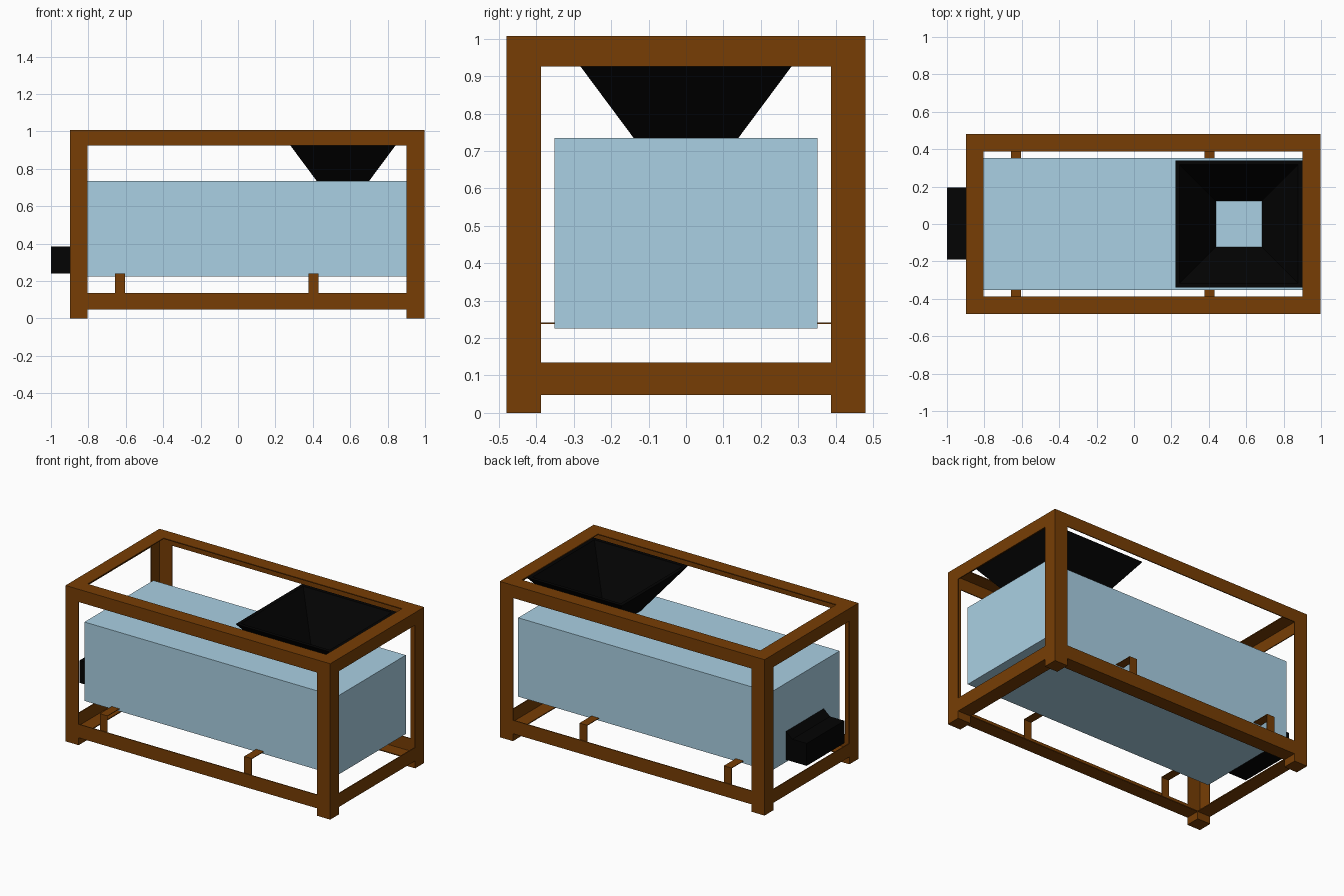
import bpy, bmesh

if "Cube" in bpy.data.objects:
    bpy.data.objects.remove(bpy.data.objects["Cube"])


def material(name, rgb):
    m = bpy.data.materials.new(name)
    m.diffuse_color = (*rgb, 1)
    m.use_nodes = True
    m.node_tree.nodes["Principled BSDF"].inputs["Base Color"].default_value = m.diffuse_color
    return m


WOOD = material("brown", (0.185, 0.048, 0.0015))
BLUE = material("pale_blue", (0.40, 0.63, 0.77))
BLACK = material("black", (0.001, 0.001, 0.001))


def finish(name, bm, mat):
    bmesh.ops.recalc_face_normals(bm, faces=bm.faces)
    me = bpy.data.meshes.new(name)
    bm.to_mesh(me)
    bm.free()
    me.materials.append(mat)
    ob = bpy.data.objects.new(name, me)
    bpy.context.collection.objects.link(ob)
    return ob


def box(name, x, y, z, mat):
    """Box from a pair of limits on each axis."""
    bm = bmesh.new()
    bmesh.ops.create_cube(bm, size=1)
    for v in bm.verts:
        v.co = [min(r) if c < 0 else max(r) for c, r in zip(v.co, (x, y, z))]
    return finish(name, bm, mat)


def angle_bar(name, axis, span, a, b):
    """Thin L-section bar along an axis; a and b = (corner, flange end)
    on the two other axes, in x, y, z order."""
    t = 0.006
    (a0, a1), (b0, b1) = a, b
    ta, tb = (t if a1 > a0 else -t), (t if b1 > b0 else -t)
    pts = [(a0, b0), (a1, b0), (a1, b0 + tb),
           (a0 + ta, b0 + tb), (a0 + ta, b1), (a0, b1)]
    bm = bmesh.new()

    def vert(p, s):
        co = list(p)
        co.insert(axis, s)
        return bm.verts.new(co)

    lo, hi = ([vert(p, s) for p in pts] for s in span)
    bm.faces.new(lo)
    bm.faces.new(hi)
    for i in range(6):
        j = (i + 1) % 6
        bm.faces.new((lo[i], lo[j], hi[j], hi[i]))
    return finish(name, bm, WOOD)


def prism(name, profile, y0, y1, mat):
    """Extrude an x-z profile along y."""
    bm = bmesh.new()
    face = bm.faces.new([bm.verts.new((x, y0, z)) for x, z in profile])
    ext = bmesh.ops.extrude_face_region(bm, geom=[face])
    for v in ext["geom"]:
        if isinstance(v, bmesh.types.BMVert):
            v.co.y = y1
    return finish(name, bm, mat)


# Frame of angle bars: (outer corner, flange end) per axis
XS = {"left": (-0.898, -0.804), "right": (0.996, 0.902)}
YS = {"front": (-0.48, -0.388), "back": (0.48, 0.388)}
ZS = {"lower": (0.048, 0.135), "upper": (1.008, 0.926)}
for xn, xr in XS.items():
    for yn, yr in YS.items():
        angle_bar(f"{yn}_{xn}_post", 2, (0.048, 1.008), xr, yr)
        box(f"{yn}_{xn}_foot", xr, yr, (0, 0.048), WOOD)
for zn, zr in ZS.items():
    for yn, yr in YS.items():
        angle_bar(f"{zn}_{yn}_rail", 0, (-0.898, 0.996), yr, zr)
    for xn, xr in XS.items():
        angle_bar(f"{zn}_{xn}_rail", 1, (-0.48, 0.48), xr, zr)

# Thin bent straps carrying the body
for i, x in enumerate((-0.63, 0.403)):
    xr = (x - 0.027, x + 0.027)
    box(f"strap_top_{i + 1}", xr, (-0.474, 0.474), (0.237, 0.241), WOOD)
    for yn, s in (("front", -1), ("back", 1)):
        box(f"strap_{yn}_leg_{i + 1}", xr, (s * 0.474, s * 0.47),
            (0.054, 0.238), WOOD)

# Main body
box("body", (-0.852, 0.954), (-0.352, 0.352), (0.225, 0.735), BLUE)

# Hopper: open square funnel, built as four rings of a thin wall
bm = bmesh.new()
rings = []
for h, z in ((0.14, 0.735), (0.34, 1.004), (0.317, 1.004), (0.123, 0.736)):
    rings.append([bm.verts.new((0.561 + sx * h, sy * h, z))
                  for sx, sy in ((-1, -1), (1, -1), (1, 1), (-1, 1))])
for a, b in zip(rings, rings[1:] + rings[:1]):
    for i in range(4):
        j = (i + 1) % 4
        bm.faces.new((a[i], a[j], b[j], b[i]))
finish("hopper", bm, BLACK)

# Outlet block on the left end of the body
prism("outlet", [(-1, 0.24), (-0.85, 0.24), (-0.85, 0.425),
                 (-0.898, 0.385), (-1, 0.385)], -0.19, 0.195, BLACK)
